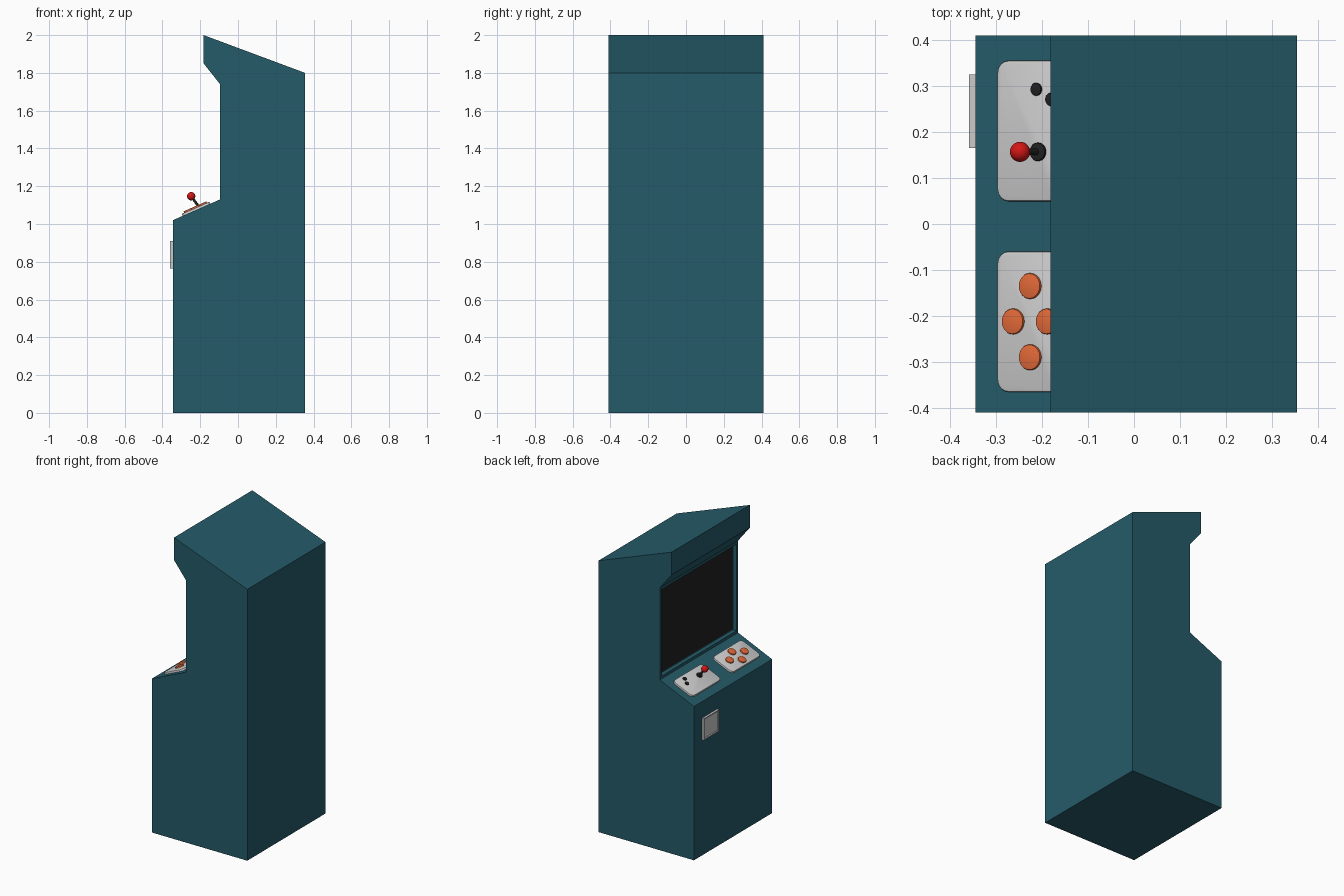
import bpy, bmesh, math
from mathutils import Matrix, Vector

if "Cube" in bpy.data.objects:
    bpy.data.objects.remove(bpy.data.objects["Cube"])


def material(name, rgb):
    m = bpy.data.materials.new(name)
    m.diffuse_color = (*rgb, 1)
    m.use_nodes = True
    m.node_tree.nodes["Principled BSDF"].inputs["Base Color"].default_value = m.diffuse_color
    return m


TEAL = material("teal", (0.018, 0.105, 0.14))
DARK = material("dark", (0.015, 0.015, 0.015))
RED = material("red", (0.65, 0.008, 0.008))
ORANGE = material("orange", (0.75, 0.14, 0.04))


def finish(bm, name, mat=None, matrix=None, smooth=None):
    bmesh.ops.recalc_face_normals(bm, faces=bm.faces)
    me = bpy.data.meshes.new(name)
    bm.to_mesh(me)
    bm.free()
    ob = bpy.data.objects.new(name, me)
    bpy.context.collection.objects.link(ob)
    if matrix:
        ob.matrix_world = matrix
    if mat:
        me.materials.append(mat)
    if smooth:
        bpy.ops.object.select_all(action='DESELECT')
        ob.select_set(True)
        bpy.context.view_layer.objects.active = ob
        bpy.ops.object.shade_smooth_by_angle(angle=math.radians(smooth))
    return ob


def box(size):
    bm = bmesh.new()
    bmesh.ops.create_cube(bm, size=1, matrix=Matrix.Diagonal((*size, 1)))
    return bm


def recess(bm, face, border, depth):
    bmesh.ops.inset_individual(bm, faces=[face], thickness=border, depth=0)
    bmesh.ops.inset_individual(bm, faces=[face], thickness=0.004, depth=-depth)


def facing_left(bm, x):
    bm.normal_update()
    return next(f for f in bm.faces
                if f.normal.x < -0.99 and abs(f.calc_center_median().x - x) < 0.01)


# Cabinet: side profile swept across the width, with a recessed screen opening
HALF = 0.41
PROFILE = [(-0.345, 0), (0.355, 0), (0.355, 1.80), (-0.182, 2.0),
           (-0.182, 1.85), (-0.095, 1.74), (-0.095, 1.13), (-0.345, 1.02)]
bm = bmesh.new()
side = bm.faces.new([bm.verts.new((x, -HALF, z)) for x, z in PROFILE])
swept = bmesh.ops.extrude_face_region(bm, geom=[side])["geom"]
bmesh.ops.translate(bm, vec=(0, 2 * HALF, 0),
                    verts=[v for v in swept if isinstance(v, bmesh.types.BMVert)])
bmesh.ops.recalc_face_normals(bm, faces=bm.faces)
recess(bm, facing_left(bm, -0.095), 0.026, 0.024)
finish(bm, "cabinet", TEAL)

# Screen glass at the bottom of the opening
finish(box((0.006, 0.76, 0.55)), "screen", DARK, Matrix.Translation((-0.0725, 0, 1.435)))

# Coin slot plate on the lower front
bm = box((0.016, 0.16, 0.145))
recess(bm, facing_left(bm, -0.008), 0.01, 0.005)
finish(bm, "coin_plate", None, Matrix.Translation((-0.351, 0.245, 0.838)))

# Control deck frame: local x runs up the slope, local z points out of it
TILT = math.atan2(0.11, 0.25)
DECK = Matrix.Translation((-0.22, 0, 1.075)) @ Matrix.Rotation(-TILT, 4, 'Y')
THICK = 0.012


def on_deck(x, y, h):
    return DECK @ Matrix.Translation(((x + 0.22 + h * math.sin(TILT)) / math.cos(TILT), y, h))


# Two rounded control plates
for name, y in (("stick_plate", 0.2025), ("button_plate", -0.2125)):
    bm = box((0.16, 0.306, 2 * THICK))
    upright = [e for e in bm.edges if abs(e.verts[0].co.z - e.verts[1].co.z) > 0.01]
    bmesh.ops.bevel(bm, geom=upright, offset=0.026, segments=4, profile=0.5, affect='EDGES')
    rim = [e for e in bm.edges if all(v.co.z > THICK * 0.9 for v in e.verts)]
    bmesh.ops.bevel(bm, geom=rim, offset=0.004, segments=2, profile=0.5, affect='EDGES')
    finish(bm, name, None, DECK @ Matrix.Translation((0, y, 0)), 35)


# Push buttons with a softened top edge
def button(name, x, y, radius, height, mat):
    bm = bmesh.new()
    bmesh.ops.create_cone(bm, cap_ends=True, segments=24, radius1=radius, radius2=radius,
                          depth=height * 2)
    rim = [e for e in bm.edges if all(v.co.z > 0 for v in e.verts)]
    bmesh.ops.bevel(bm, geom=rim, offset=height * 0.4, segments=2, profile=0.5, affect='EDGES')
    bmesh.ops.scale(bm, vec=(0.92, 1, 1), verts=bm.verts)
    finish(bm, name, mat, on_deck(x, y, THICK), 40)


for i, (x, y) in enumerate([(-0.225, -0.135), (-0.262, -0.212), (-0.225, -0.29), (-0.188, -0.212)]):
    button(f"action_button_{i + 1}", x, y, 0.028, 0.008, ORANGE)
for i, (x, y) in enumerate([(-0.212, 0.293), (-0.18, 0.271)]):
    button(f"start_button_{i + 1}", x, y, 0.014, 0.006, DARK)

# Joystick: base collar, leaning shaft and ball
button("stick_base", -0.208, 0.157, 0.02, 0.008, DARK)
foot, top = Vector((-0.208, 0.157, 1.092)), Vector((-0.248, 0.157, 1.147))
lean = top - foot
bm = bmesh.new()
bmesh.ops.create_cone(bm, cap_ends=True, segments=16, radius1=0.007, radius2=0.007,
                      depth=lean.length)
finish(bm, "stick_shaft", DARK, Matrix.Translation((foot + top) / 2)
       @ lean.to_track_quat('Z', 'Y').to_matrix().to_4x4(), 40)
bm = bmesh.new()
bmesh.ops.create_uvsphere(bm, u_segments=24, v_segments=16, radius=0.022)
finish(bm, "stick_ball", RED, Matrix.Translation(top), 60)
